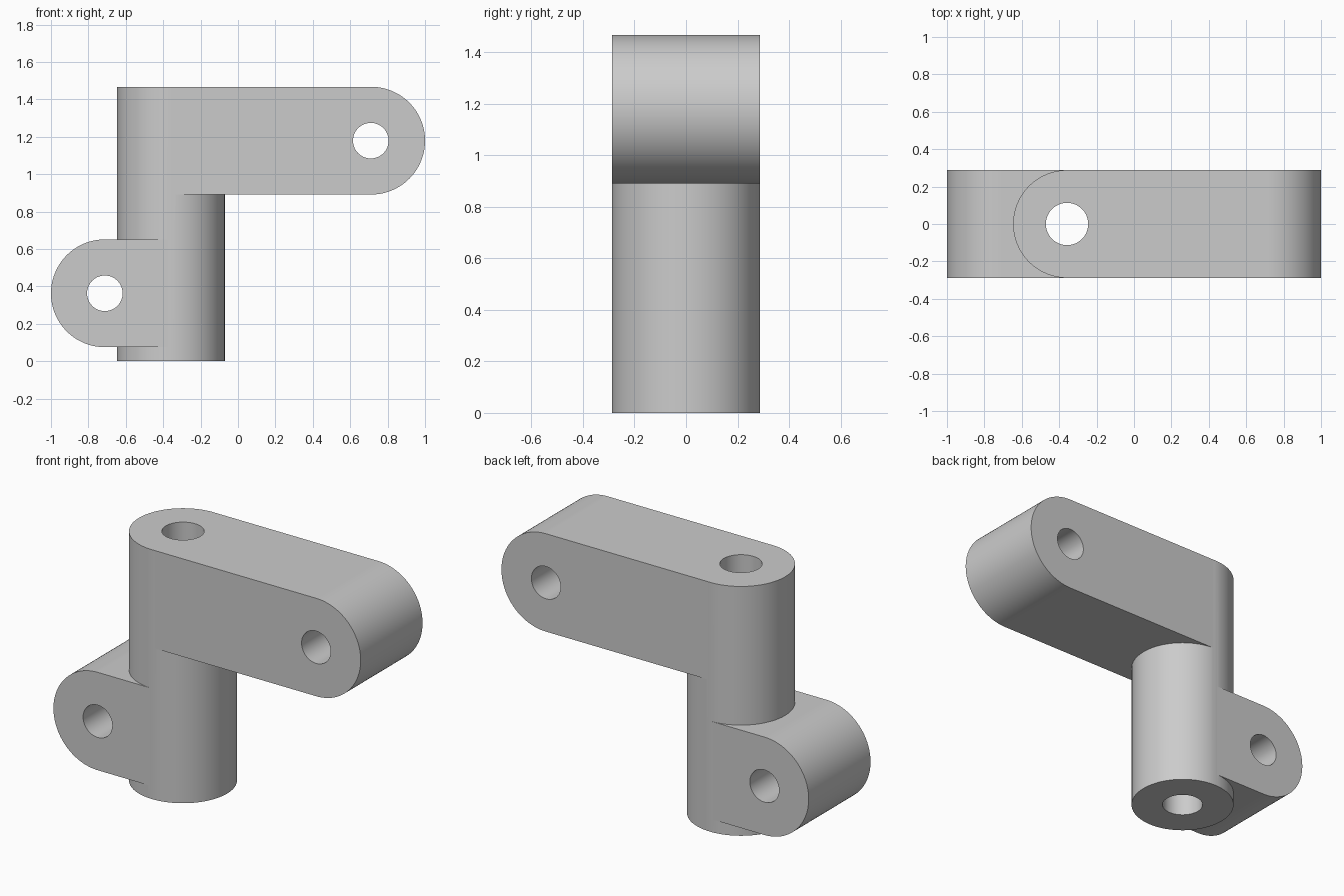
import bpy, bmesh
from math import pi, sin, cos, radians
from mathutils import Matrix, Vector

cube = bpy.data.objects.get("Cube")
if cube:
    bpy.data.objects.remove(cube, do_unlink=True)

R = 0.288            # radius of post and arm ends
POST_X = -0.358      # axis of the post
TOP = 1.467
SEGS = 128

grey = bpy.data.materials.new("plain grey")
grey.use_nodes = True
colour = (0.6, 0.6, 0.6, 1)
grey.diffuse_color = colour
grey.node_tree.nodes["Principled BSDF"].inputs["Base Color"].default_value = colour


def make_object(name, bm):
    bmesh.ops.recalc_face_normals(bm, faces=bm.faces)
    mesh = bpy.data.meshes.new(name)
    bm.to_mesh(mesh)
    bm.free()
    mesh.materials.append(grey)
    obj = bpy.data.objects.new(name, mesh)
    bpy.context.collection.objects.link(obj)
    return obj


def cylinder(name, radius, depth, centre, along_y=False):
    bm = bmesh.new()
    turn = Matrix.Rotation(pi / 2, 4, 'X') if along_y else Matrix()
    bmesh.ops.create_cone(bm, cap_ends=True, segments=SEGS, radius1=radius,
                          radius2=radius, depth=depth,
                          matrix=Matrix.Translation(centre) @ turn)
    return make_object(name, bm)


def arm(name, end_x, z, side):
    """Flat-sided arm from the post axis to a rounded end."""
    half = R - 0.0004
    steps = SEGS // 2
    profile = [(POST_X, z - R)]
    for i in range(steps + 1):
        a = -pi / 2 + pi * i / steps
        profile.append((end_x + side * R * cos(a), z + R * sin(a)))
    profile.append((POST_X, z + R))
    bm = bmesh.new()
    face = bm.faces.new([bm.verts.new((x, -half, pz)) for x, pz in profile])
    ext = bmesh.ops.extrude_face_region(bm, geom=[face])
    verts = [g for g in ext["geom"] if isinstance(g, bmesh.types.BMVert)]
    bmesh.ops.translate(bm, verts=verts, vec=Vector((0, 2 * half, 0)))
    return make_object(name, bm)


def combine(target, other, operation):
    mod = target.modifiers.new(other.name, 'BOOLEAN')
    mod.operation = operation
    mod.solver = 'EXACT'
    mod.object = other
    bpy.context.view_layer.objects.active = target
    bpy.ops.object.modifier_apply(modifier=mod.name)
    bpy.data.objects.remove(other, do_unlink=True)


# Post with an arm to each side
link = cylinder("pivot_link", R, TOP, (POST_X, 0, TOP / 2))
combine(link, arm("upper_arm", 0.712, TOP - R, 1), 'UNION')
combine(link, arm("lower_arm", -0.712, 0.363, -1), 'UNION')

# Bores through the post and both arm ends
combine(link, cylinder("post_bore", 0.113, 2, (POST_X, 0, TOP / 2)), 'DIFFERENCE')
for name, x, z in (("upper_bore", 0.71, TOP - R), ("lower_bore", -0.712, 0.363)):
    combine(link, cylinder(name, 0.095, 1, (x, 0, z), True), 'DIFFERENCE')

# Smooth curved faces, with the flat faces kept flat
bpy.ops.object.select_all(action='DESELECT')
link.select_set(True)
bpy.context.view_layer.objects.active = link
bpy.ops.object.shade_smooth_by_angle(angle=radians(30))
weighted = link.modifiers.new("flat faces", 'WEIGHTED_NORMAL')
weighted.keep_sharp = True
